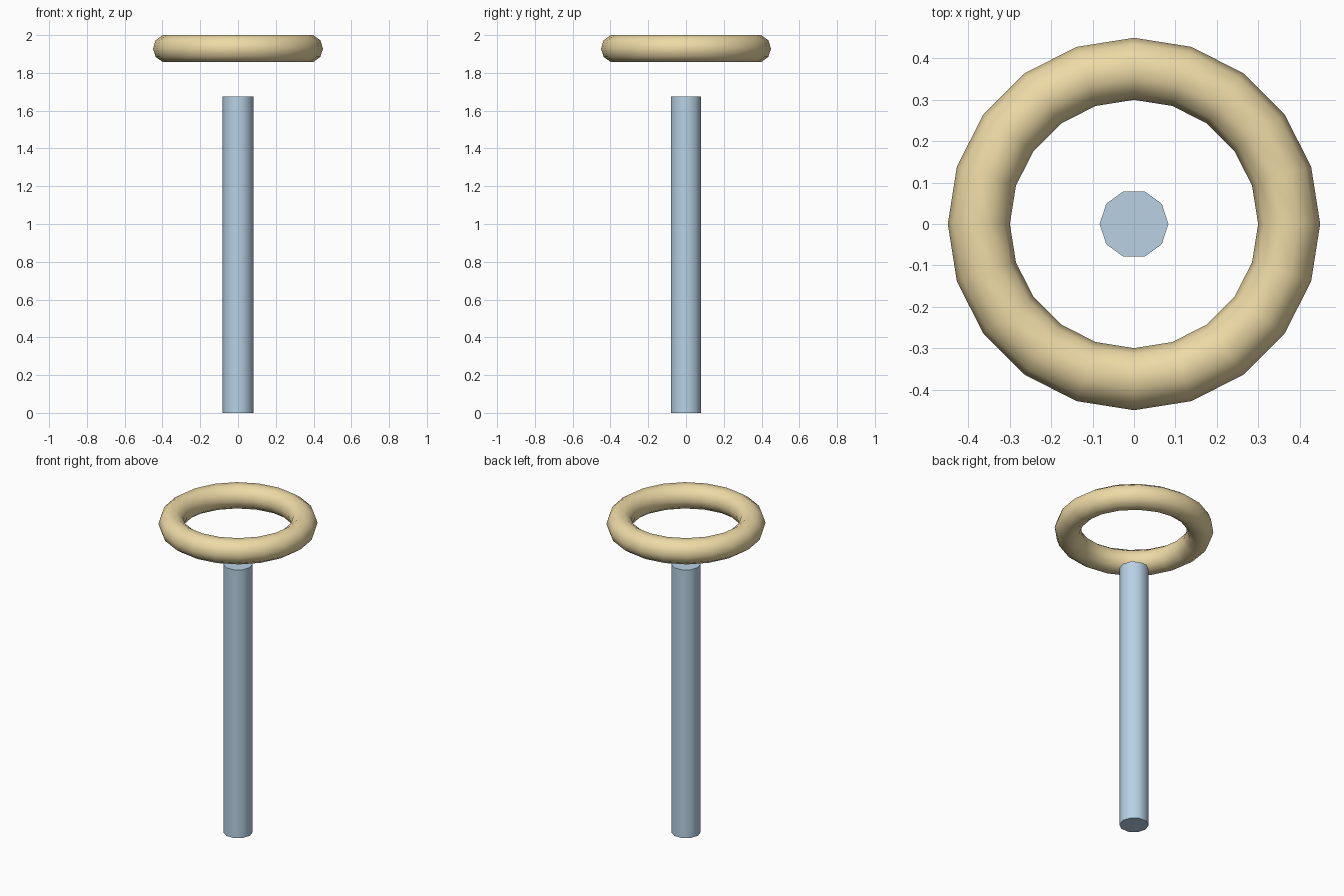
import bpy
import math

if "Cube" in bpy.data.objects:
    bpy.data.objects.remove(bpy.data.objects["Cube"])

RING_R, TUBE_R = 0.375, 0.075
POST_R, POST_H = 0.083, 1.675
SIDES = 10


def finish(name, color):
    obj = bpy.context.object
    obj.name = name
    mat = bpy.data.materials.new(name + "_colour")
    mat.diffuse_color = color
    mat.use_nodes = True
    mat.node_tree.nodes["Principled BSDF"].inputs["Base Color"].default_value = mat.diffuse_color
    obj.data.materials.append(mat)
    bpy.ops.object.shade_smooth_by_angle(angle=math.radians(50))
    return obj


# Upright post, ten sides with a corner on the x axis
bpy.ops.mesh.primitive_cylinder_add(vertices=SIDES, radius=POST_R, depth=POST_H,
                                    location=(0, 0, POST_H / 2),
                                    rotation=(0, 0, math.pi / 2))
finish("post", (0.48, 0.64, 0.78, 1))

# Ring floating above the post, its top at z = 2
tube_half_height = TUBE_R * math.sin(math.radians(72))
bpy.ops.mesh.primitive_torus_add(major_segments=20, minor_segments=SIDES,
                                 major_radius=RING_R, minor_radius=TUBE_R,
                                 location=(0, 0, 2 - tube_half_height))
finish("ring", (0.85, 0.70, 0.38, 1))
